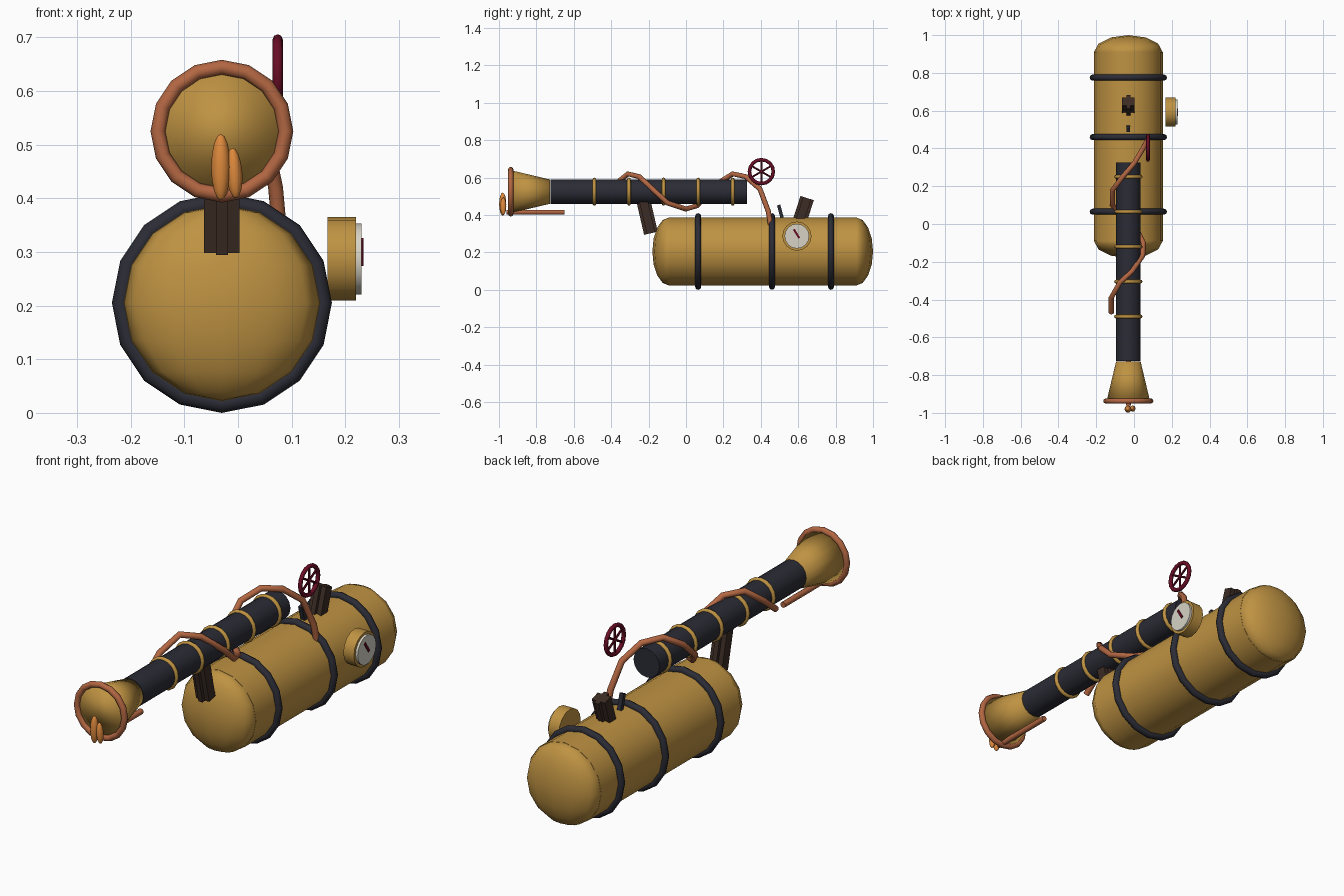
import bpy
from math import radians, pi
from mathutils import Vector

if "Cube" in bpy.data.objects:
    bpy.data.objects.remove(bpy.data.objects["Cube"])


def material(name, r, g, b):
    m = bpy.data.materials.new(name)
    m.use_nodes = True
    m.diffuse_color = (r, g, b, 1)
    m.node_tree.nodes["Principled BSDF"].inputs["Base Color"].default_value = (r, g, b, 1)
    return m


brass = material("brass", 0.52, 0.29, 0.055)
copper = material("copper", 0.45, 0.135, 0.055)
rubber = material("black_rubber", 0.024, 0.025, 0.036)
wood = material("dark_wood", 0.045, 0.025, 0.018)
flame = material("flame_orange", 0.72, 0.25, 0.045)
ivory = material("dial_ivory", 0.68, 0.65, 0.56)
red = material("dark_red", 0.14, 0.004, 0.018)

ALONG_Y = (pi / 2, 0, 0)
ALONG_X = (0, pi / 2, 0)
CX, TANK_Z, BARREL_Z = -0.03, 0.205, 0.525


def finish(name, mat, angle=40):
    ob = bpy.context.object
    ob.name = name
    ob.data.materials.append(mat)
    if angle:
        bpy.ops.object.shade_smooth_by_angle(angle=radians(angle))
    return ob


def cone(name, mat, loc, r1, r2, depth, rot, sides=16, angle=40):
    bpy.ops.mesh.primitive_cone_add(vertices=sides, radius1=r1, radius2=r2,
                                    depth=depth, location=loc, rotation=rot)
    return finish(name, mat, angle)


def ring(name, mat, loc, major, minor, rot, sides=16):
    bpy.ops.mesh.primitive_torus_add(location=loc, rotation=rot, major_radius=major,
                                     minor_radius=minor, major_segments=sides, minor_segments=8)
    return finish(name, mat, 50)


def ball(name, mat, loc, scale, segments=12, rot=(0, 0, 0)):
    bpy.ops.mesh.primitive_uv_sphere_add(segments=segments, ring_count=8, radius=1,
                                         location=loc, rotation=rot)
    bpy.context.object.scale = scale
    return finish(name, mat, 60)


def box(name, mat, loc, size, rot=(0, 0, 0)):
    bpy.ops.mesh.primitive_cube_add(size=1, location=loc, rotation=rot)
    bpy.context.object.scale = size
    return finish(name, mat, 0)


# Fuel tank with domed ends and straps
cone("tank_body", brass, (CX, 0.41, TANK_Z), 0.183, 0.183, 1.0, ALONG_Y, angle=50)
for side, y in (("front", -0.09), ("rear", 0.91)):
    ball("tank_dome_" + side, brass, (CX, y, TANK_Z), (0.182, 0.09, 0.182))
for i, y in enumerate((0.065, 0.46, 0.775)):
    ring(f"tank_strap_{i + 1}", rubber, (CX, y, TANK_Z), 0.189, 0.016, ALONG_Y)

# Barrel, collars and flared nozzle
cone("barrel", rubber, (CX, -0.2, BARREL_Z), 0.065, 0.065, 1.05, ALONG_Y)
for i in range(5):
    ring(f"barrel_collar_{i + 1}", brass, (CX, -0.49 + 0.185 * i, BARREL_Z),
         0.065, 0.01, ALONG_Y)
cone("nozzle", brass, (CX, -0.833, BARREL_Z), 0.065, 0.115, 0.21, ALONG_Y, angle=180)
ring("nozzle_rim", copper, (CX, -0.937, BARREL_Z), 0.119, 0.014, ALONG_Y)

# Pilot tube and its flame
cone("pilot_tube", copper, (CX, -0.805, 0.415), 0.013, 0.013, 0.31, ALONG_Y, sides=8, angle=50)
ball("pilot_flame_large", flame, (-0.032, -0.98, 0.458), (0.018, 0.019, 0.062))
ball("pilot_flame_small", flame, (-0.007, -0.977, 0.447), (0.015, 0.016, 0.047),
     rot=(0, radians(-4), 0))


# Grips: a broad block crossed by a narrow spine
def grip(name, y, z, length, tilt):
    rot = (radians(tilt), 0, 0)
    box(name + "_block", wood, (CX, y, z), (0.066, 0.045, length), rot)
    box(name + "_spine", wood, (CX, y, z), (0.022, 0.075, length), rot)


grip("front_grip", -0.21, 0.4, 0.2, 13)
grip("rear_grip", 0.62, 0.405, 0.18, -18)
box("trigger", rubber, (CX, 0.507, 0.41), (0.02, 0.018, 0.09), (radians(15), 0, 0))

# Pressure gauge on the side of the tank
GY, GZ = 0.593, 0.287
cone("gauge_case", brass, (0.193, GY, GZ), 0.078, 0.078, 0.053, ALONG_X)
cone("gauge_dial", ivory, (0.224, GY, GZ), 0.066, 0.066, 0.012, ALONG_X)
box("gauge_needle", red, (0.231, GY - 0.002, GZ + 0.013), (0.006, 0.011, 0.055),
    (radians(32), 0, 0))

# Valve wheel with three bars making six spokes
WHEEL = (0.074, 0.403, 0.632)
ring("valve_wheel_rim", red, WHEEL, 0.064, 0.0095, ALONG_X)
for i in range(3):
    cone(f"valve_wheel_spoke_{i + 1}", red, WHEEL, 0.005, 0.005, 0.13,
         (radians(60 * i), 0, 0), sides=8)
ball("valve_wheel_hub", red, WHEEL, (0.009, 0.011, 0.011), 8)

# Copper feed pipe winding round the barrel and down into the tank
path = [(-0.12, -0.47, 0.49), (-0.12, -0.39, 0.555), (-0.075, -0.31, 0.62),
        (-0.01, -0.25, 0.605), (0.045, -0.17, 0.53), (0.05, -0.1, 0.465),
        (0.0, 0.0, 0.432), (-0.075, 0.06, 0.45), (-0.115, 0.1, 0.5),
        (-0.113, 0.18, 0.575), (-0.06, 0.25, 0.62), (0.0, 0.32, 0.605),
        (0.045, 0.395, 0.54), (0.07, 0.44, 0.42), (0.078, 0.455, 0.33)]
curve = bpy.data.curves.new("feed_pipe", "CURVE")
curve.dimensions = "3D"
curve.bevel_depth = 0.014
curve.bevel_resolution = 2
curve.use_fill_caps = True
spline = curve.splines.new("POLY")
spline.points.add(len(path) - 1)
for point, co in zip(spline.points, path):
    point.co = Vector(co).to_4d()
curve.materials.append(copper)
pipe = bpy.data.objects.new("feed_pipe", curve)
bpy.context.collection.objects.link(pipe)
